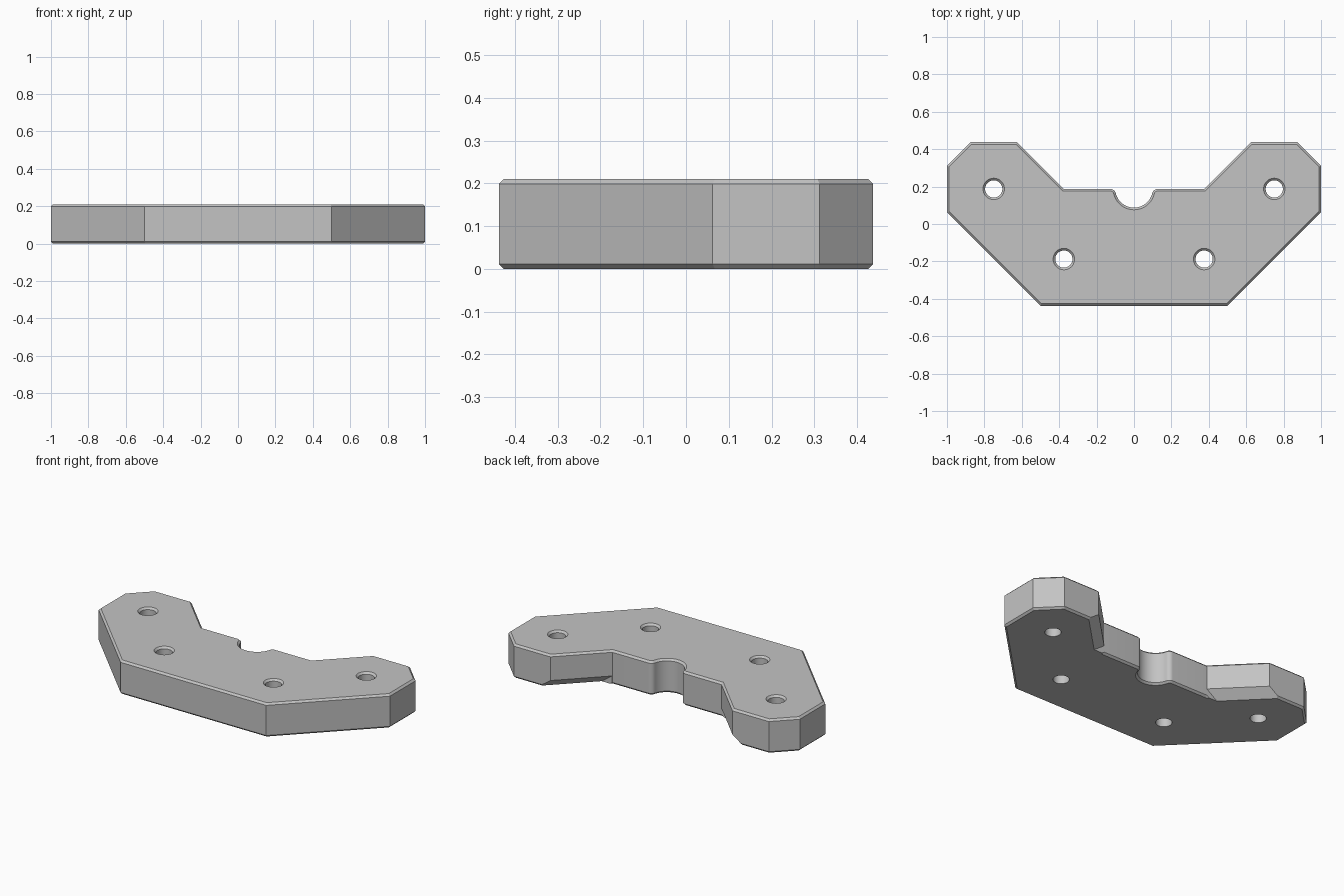
import bpy, bmesh
from math import sin, cos, pi, atan2, sqrt
from mathutils import Vector

cube = bpy.data.objects.get("Cube")
if cube:
    bpy.data.objects.remove(cube, do_unlink=True)

HEIGHT, CHAMFER, UNDERCUT = 0.21, 0.0115, 0.052
EDGE_Y, NOTCH_R, FILLET = 0.1875, 0.1, 0.03


def finish(bm, name):
    bmesh.ops.recalc_face_normals(bm, faces=bm.faces)
    mesh = bpy.data.meshes.new(name)
    bm.to_mesh(mesh)
    bm.free()
    obj = bpy.data.objects.new(name, mesh)
    bpy.context.collection.objects.link(obj)
    return obj


def loft(bm, rings):
    """Closed solid through rings of equal length."""
    rings = [[bm.verts.new(p) for p in ring] for ring in rings]
    n = len(rings[0])
    for a, b in zip(rings, rings[1:]):
        for i in range(n):
            j = (i + 1) % n
            bm.faces.new((a[i], a[j], b[j], b[i]))
    bm.faces.new(rings[0])
    bm.faces.new(rings[-1])


def inset(points, d):
    """Mitred inward offset of a counter-clockwise outline."""
    result = []
    for i, p in enumerate(points):
        u = (p - points[i - 1]).normalized()
        v = (points[(i + 1) % len(points)] - p).normalized()
        nu, nv = Vector((-u.y, u.x)), Vector((-v.y, v.x))
        result.append(p + (nu + nv) * d / (1 + nu.dot(nv)))
    return result


def arc(cx, cy, r, start, end, steps):
    angles = [start + (end - start) * i / steps for i in range(steps + 1)]
    return [Vector((cx + r * cos(a), cy + r * sin(a))) for a in angles]


# Right-hand half of the outline, counter-clockwise from the front edge
half = [Vector(p) for p in ((0.5, -0.4375), (1, 0.0625), (1, 0.3125),
                            (0.875, 0.4375), (0.625, 0.4375), (0.375, EDGE_Y))]
# Rounded lip, then the round notch down to the centre line
lip_x = sqrt((NOTCH_R + FILLET) ** 2 - FILLET ** 2)
tangent = atan2(FILLET, lip_x)
half += arc(lip_x, EDGE_Y - FILLET, FILLET, pi / 2, pi - tangent, 8)
half += arc(0, EDGE_Y, NOTCH_R, -tangent, -pi / 2, 14)[1:]
outline = half + [Vector((-p.x, p.y)) for p in reversed(half[:-1])]

# Plate body with chamfered rims
bm = bmesh.new()
levels = ((0, CHAMFER), (CHAMFER, 0), (HEIGHT - CHAMFER, 0), (HEIGHT, CHAMFER))
loft(bm, [[(p.x, p.y, z) for p in inset(outline, d)] for z, d in levels])
plate = finish(bm, "bracket_plate")

# Cutter: four countersunk holes and the undercuts below the inner diagonals
bm = bmesh.new()
for side in (1, -1):
    for x, y in ((0.75, EDGE_Y), (0.375, -EDGE_Y)):
        rings = ((-0.1, 0.046), (HEIGHT - CHAMFER, 0.046),
                 (HEIGHT, 0.046 + CHAMFER), (HEIGHT + 0.05, 0.096 + CHAMFER))
        loft(bm, [[(side * p.x, p.y, z) for p in arc(x, y, r, 0, 2 * pi, 40)[:-1]]
                  for z, r in rings])
    section = [(d * sqrt(2), z) for d, z in
               ((-0.05, UNDERCUT + 0.05), (UNDERCUT + 0.05, -0.05), (-0.05, -0.05))]
    loft(bm, [[(side * (0.375 + y - EDGE_Y + s), y, z) for s, z in section]
              for y in (EDGE_Y + 0.0002, 0.6)])
cutter = finish(bm, "hole_cutter")
cutter.hide_render = True

bpy.ops.object.select_all(action="DESELECT")
bpy.context.view_layer.objects.active = plate
plate.select_set(True)
cut = plate.modifiers.new("holes", "BOOLEAN")
cut.operation, cut.solver, cut.object = "DIFFERENCE", "EXACT", cutter
bpy.ops.object.modifier_apply(modifier=cut.name)
bpy.data.objects.remove(cutter, do_unlink=True)

# Single grey finish, smooth only around the notch and holes
grey = bpy.data.materials.new("plain_grey")
grey.use_nodes = True
colour = (0.55, 0.55, 0.55, 1)
grey.diffuse_color = colour
grey.node_tree.nodes["Principled BSDF"].inputs["Base Color"].default_value = colour
plate.data.materials.clear()
plate.data.materials.append(grey)
bpy.ops.object.shade_smooth_by_angle(angle=pi / 6)
